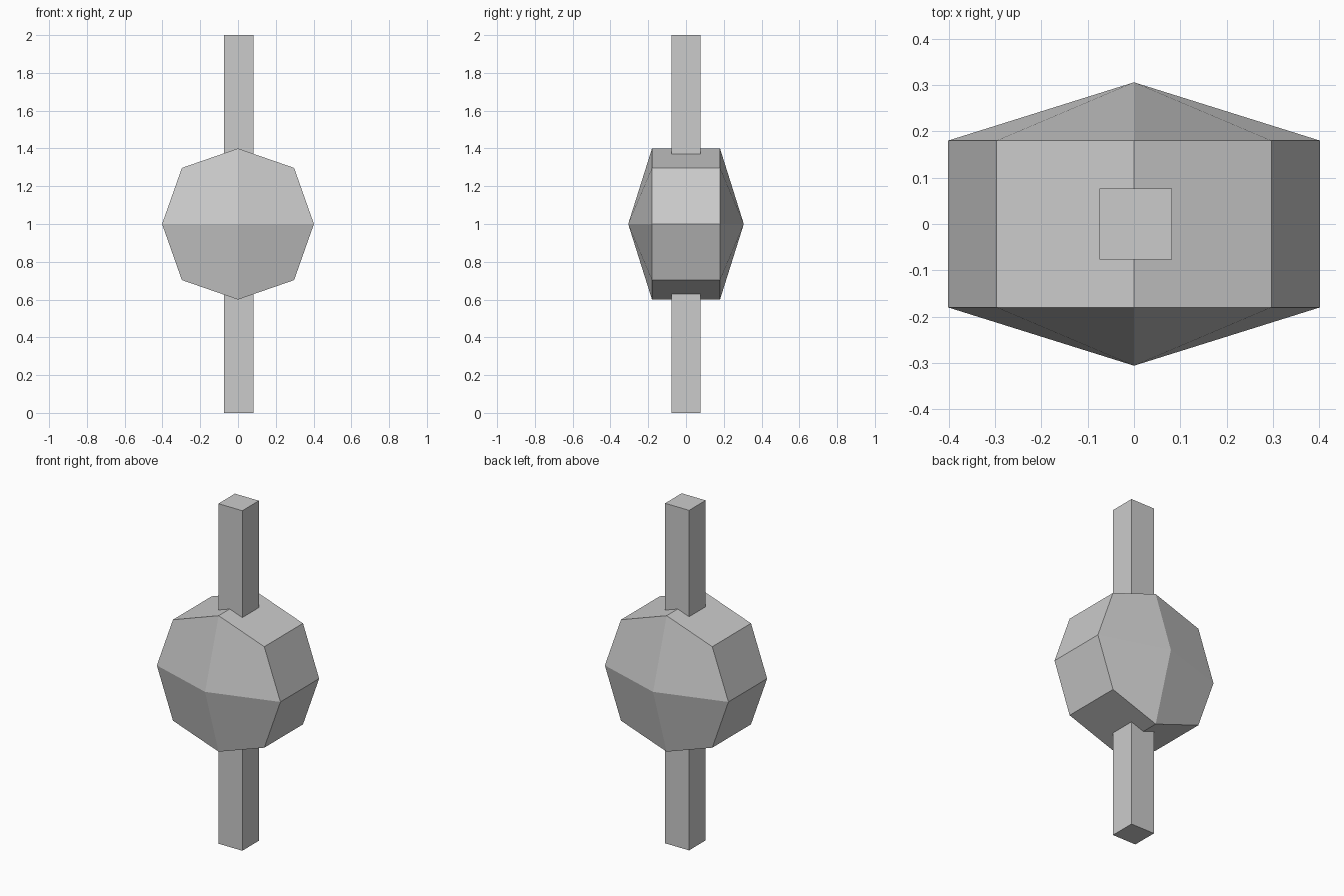
import bpy, bmesh

if "Cube" in bpy.data.objects:
    bpy.data.objects.remove(bpy.data.objects["Cube"])


def finish(bm, name):
    bmesh.ops.recalc_face_normals(bm, faces=bm.faces)
    mesh = bpy.data.meshes.new(name)
    bm.to_mesh(mesh)
    bm.free()
    obj = bpy.data.objects.new(name, mesh)
    bpy.context.collection.objects.link(obj)
    return obj


# Square post running through the ball
bpy.ops.mesh.primitive_cube_add(size=1, location=(0.004, 0, 1))
post = bpy.context.object
post.name = "post"
post.scale = (0.156, 0.154, 2)

# Faceted ball: octagonal drum with a shallow four-quad point on each end
R, D = 0.402, 0.297          # axis and diagonal corners of the octagon
HALF_DEPTH, TIP = 0.18, 0.306
profile = [(R, 0), (D, D), (0, 0.4), (-D, D),
           (-R, 0), (-D, -D), (0, -0.4), (D, -D)]
bm = bmesh.new()
front, back = [[bm.verts.new((x, s * HALF_DEPTH, 1 + z)) for x, z in profile]
               for s in (-1, 1)]

# Drum sides
for i in range(8):
    j = (i + 1) % 8
    bm.faces.new((front[i], front[j], back[j], back[i]))

# Pointed ends
for ring, s in ((front, -1), (back, 1)):
    tip = bm.verts.new((0, s * TIP, 1))
    for i in range(0, 8, 2):
        bm.faces.new((tip, ring[i], ring[i + 1], ring[(i + 2) % 8]))
finish(bm, "faceted_ball")
